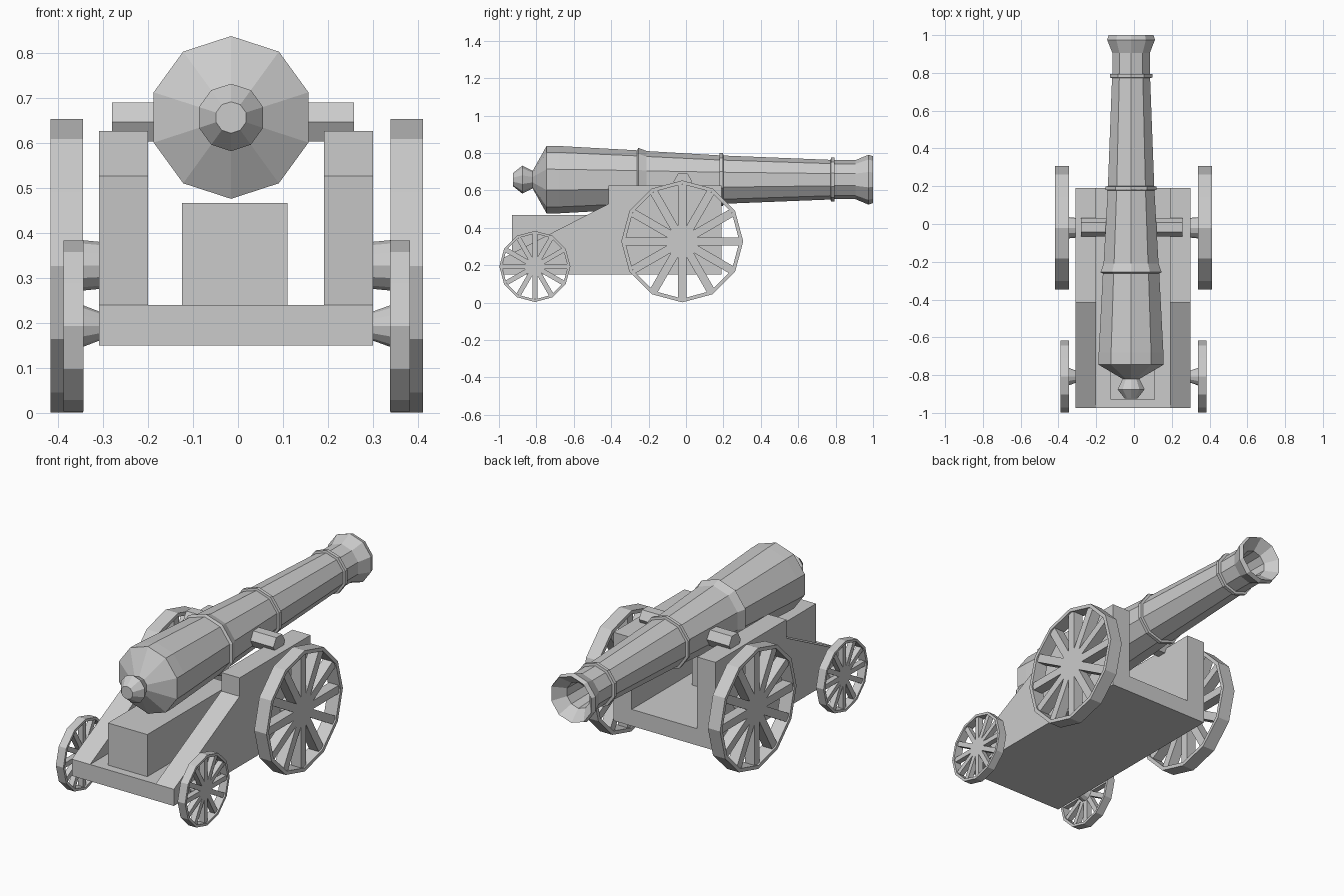
import bpy, bmesh, math
from mathutils import Matrix, Vector

if "Cube" in bpy.data.objects:
    bpy.data.objects.remove(bpy.data.objects["Cube"])


def finish(name, bm):
    bmesh.ops.recalc_face_normals(bm, faces=bm.faces)
    me = bpy.data.meshes.new(name)
    bm.to_mesh(me)
    bm.free()
    ob = bpy.data.objects.new(name, me)
    bpy.context.collection.objects.link(ob)
    return ob


def add_box(bm, lo, hi, rot=None):
    lo, hi = Vector(lo), Vector(hi)
    m = Matrix.Translation((lo + hi) / 2) @ Matrix.Diagonal((*(hi - lo), 1))
    bmesh.ops.create_cube(bm, size=1, matrix=(rot or Matrix()) @ m)


def lathe(bm, profile, sides, place, closed=False):
    """Revolve (along, radius) points; place(along, a, b) gives the 3D position."""
    rings = []
    for t, r in profile:
        rings.append([bm.verts.new(place(t, r * math.cos(k * math.tau / sides),
                                         r * math.sin(k * math.tau / sides)))
                      for k in range(sides)])
    pairs = list(zip(rings, rings[1:]))
    if closed:
        pairs.append((rings[-1], rings[0]))
    else:
        bm.faces.new(rings[0])
        bm.faces.new(rings[-1])
    for a, b in pairs:
        for k in range(sides):
            j = (k + 1) % sides
            bm.faces.new((a[k], a[j], b[j], b[k]))


# Barrel: knob, breech, rings, flared muzzle and bore
barrel = [(-.925, .035), (-.875, .075), (-.82, .047), (-.745, .181), (-.68, .18),
          (-.262, .157), (-.255, .17), (-.21, .153), (.178, .13), (.18, .142),
          (.198, .142), (.2, .129), (.773, .106), (.775, .118), (.793, .118),
          (.795, .104), (.905, .104), (.975, .133), (1.0, .125),
          (.94, .07), (.78, .065)]
bm = bmesh.new()
lathe(bm, barrel, 10, lambda t, a, b: (-.0155 + b, t, .657 + a))
finish("barrel", bm)

# Trunnion bar through the barrel
bm = bmesh.new()
lathe(bm, [(-.28, .05), (.258, .05)], 6, lambda t, a, b: (t, -.017 + a, .647 + b))
finish("trunnion", bm)

# Carriage bed and central support block
bm = bmesh.new()
add_box(bm, (-.309, -.975, .15), (.3, .19, .24))
finish("carriage_bed", bm)
bm = bmesh.new()
add_box(bm, (-.125, -.93, .24), (.11, -.21, .467))
finish("support_block", bm)

# Stepped cheeks
side = [(-.975, .24), (.19, .24), (.19, .627), (-.415, .627), (-.415, .527)]
for name, x0, x1 in (("left_cheek", -.309, -.2), ("right_cheek", .191, .3)):
    bm = bmesh.new()
    face = bm.faces.new([bm.verts.new((x0, y, z)) for y, z in side])
    ext = bmesh.ops.extrude_face_region(bm, geom=[face])
    bmesh.ops.translate(bm, vec=(x1 - x0, 0, 0),
                        verts=[v for v in ext["geom"] if isinstance(v, bmesh.types.BMVert)])
    finish(name, bm)


# Spoked wheels
def wheel(name, x0, x1, y, z, radius, rim, spoke):
    bm = bmesh.new()
    inner = radius - rim
    lathe(bm, [(x0, radius), (x1, radius), (x1, inner), (x0, inner)], 12,
          lambda t, a, b: (t, y + a, z + b), closed=True)
    inset = .008
    for k in range(12):
        rot = Matrix.Translation((0, y, z)) @ Matrix.Rotation(k * math.tau / 12, 4, 'X')
        add_box(bm, (x0 + inset, 0, -spoke / 2), (x1 - inset, inner - .001, spoke / 2), rot)
    finish(name, bm)


# Axle stubs, from carriage side to wheel
def axle(name, x0, r0, x1, r1, y, z):
    bm = bmesh.new()
    lathe(bm, [(x0, r0), (x1, r1)], 12, lambda t, a, b: (t, y + a, z + b))
    finish(name, bm)


for tag, s in (("left", -1), ("right", 1)):
    mid = -.0045 if s < 0 else -.001
    body = -.305 if s < 0 else .296
    big = sorted((mid + s * .340, mid + s * .413))
    small = sorted((mid + s * .339, mid + s * .384))
    wheel(tag + "_large_wheel", *big, -.02, .327, .326, .02, .044)
    wheel(tag + "_small_wheel", *small, -.808, .193, .19, .014, .026)
    axle(tag + "_large_axle", body, .052, mid + s * .36, .058, -.02, .328)
    axle(tag + "_small_axle", body, .031, mid + s * .35, .05, -.808, .193)
